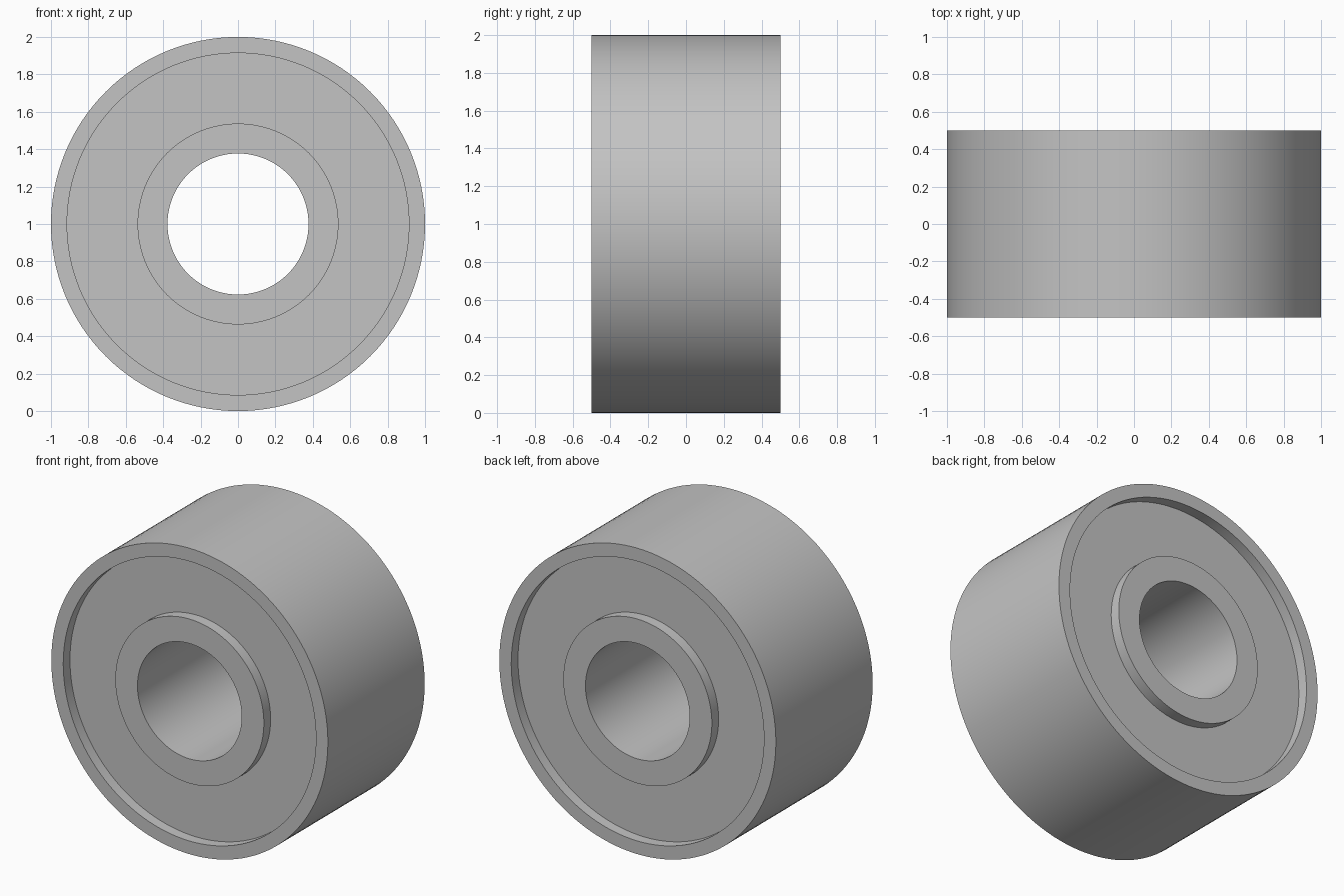
import bpy, bmesh, math
from mathutils import Matrix, Vector

cube = bpy.data.objects.get("Cube")
if cube:
    bpy.data.objects.remove(cube, do_unlink=True)

OUTER, LIP, HUB, BORE = 1.0, 0.914, 0.537, 0.377
HALF, RECESS = 0.5, 0.07
SEGMENTS = 128

steel = bpy.data.materials.new("steel grey")
steel.use_nodes = True
colour = (0.55, 0.55, 0.55, 1)
steel.diffuse_color = colour
steel.node_tree.nodes["Principled BSDF"].inputs["Base Color"].default_value = colour

# Front half of the section as (radius, y), then mirrored to the back
front = [(OUTER, -HALF), (LIP, -HALF), (LIP, RECESS - HALF),
         (HUB, RECESS - HALF), (HUB, -HALF), (BORE, -HALF)]
section = front + [(r, -y) for r, y in reversed(front)]

# Revolve the closed section around the y axis
bm = bmesh.new()
centre = Vector((0, 0, 1))
rings = []
for i in range(SEGMENTS):
    turn = Matrix.Rotation(math.tau * i / SEGMENTS, 3, "Y")
    rings.append([bm.verts.new(centre + turn @ Vector((r, y, 0))) for r, y in section])
for i in range(SEGMENTS):
    a, b = rings[i], rings[(i + 1) % SEGMENTS]
    for j in range(len(section)):
        k = (j + 1) % len(section)
        bm.faces.new((a[j], a[k], b[k], b[j]))
bmesh.ops.recalc_face_normals(bm, faces=bm.faces)

mesh = bpy.data.meshes.new("bearing_ring")
bm.to_mesh(mesh)
bm.free()
mesh.materials.append(steel)
ring = bpy.data.objects.new("bearing_ring", mesh)
bpy.context.collection.objects.link(ring)

# Smooth walls with crisp rims
bpy.ops.object.select_all(action="DESELECT")
ring.select_set(True)
bpy.context.view_layer.objects.active = ring
bpy.ops.object.shade_smooth_by_angle(angle=math.radians(30))
